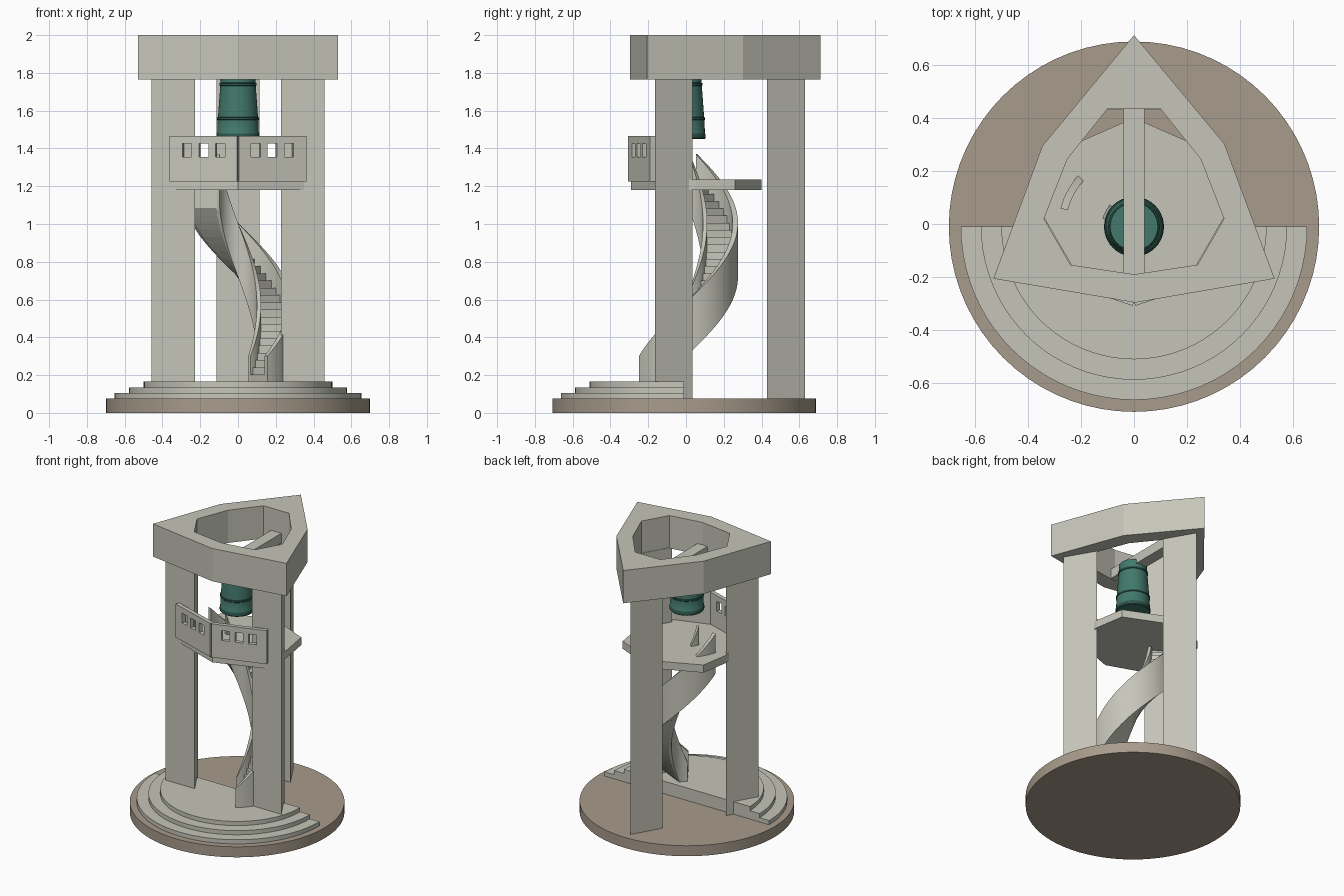
import bpy, bmesh, math
from mathutils import Vector, Matrix

if "Cube" in bpy.data.objects:
    bpy.data.objects.remove(bpy.data.objects["Cube"])


def material(name, rgb):
    m = bpy.data.materials.new(name)
    m.diffuse_color = (*rgb, 1)
    m.use_nodes = True
    m.node_tree.nodes["Principled BSDF"].inputs["Base Color"].default_value = m.diffuse_color
    return m


CONCRETE = material("pale concrete", (0.56, 0.56, 0.49))
EARTH = material("brown earth", (0.39, 0.33, 0.26))
TEAL = material("teal metal", (0.055, 0.19, 0.15))
DARK_TEAL = material("dark teal trim", (0.025, 0.09, 0.07))
CY = -0.01  # centre of the base, steps, stair and telescope


def finish(name, bm, mat, smooth=False):
    bmesh.ops.recalc_face_normals(bm, faces=bm.faces)
    me = bpy.data.meshes.new(name)
    bm.to_mesh(me)
    bm.free()
    ob = bpy.data.objects.new(name, me)
    bpy.context.collection.objects.link(ob)
    me.materials.append(mat)
    if smooth:
        bpy.ops.object.select_all(action='DESELECT')
        ob.select_set(True)
        bpy.context.view_layer.objects.active = ob
        bpy.ops.object.shade_smooth_by_angle(angle=math.radians(35))
    return ob


def prism(name, pts, z0, z1, mat, smooth=False):
    bm = bmesh.new()
    face = bm.faces.new([bm.verts.new((x, y, z0)) for x, y in pts])
    up = bmesh.ops.extrude_face_region(bm, geom=[face])["geom"]
    bmesh.ops.translate(bm, vec=(0, 0, z1 - z0),
                        verts=[v for v in up if isinstance(v, bmesh.types.BMVert)])
    return finish(name, bm, mat, smooth)


def arc(r, a0, a1, n):
    return [(r * math.cos(a0 + (a1 - a0) * i / n), CY + r * math.sin(a0 + (a1 - a0) * i / n))
            for i in range(n + 1)]


def turn(pts, k):
    """Rotate plan points by k thirds of a turn about the tower axis."""
    rot = Matrix.Rotation(-k * math.tau / 3, 2)
    out = [rot @ Vector((x, y - 0.1)) for x, y in pts]
    return [(p.x, p.y + 0.1) for p in out]


# Ground disc and semicircular steps
prism("ground_disc", arc(0.698, 0, math.tau, 72)[:-1], 0, 0.075, EARTH, True)
for i, r in enumerate((0.653, 0.577, 0.5)):
    prism(f"step_{i + 1}", arc(r, math.pi, math.tau, 40),
          0.075 + 0.03 * i, 0.105 + 0.03 * i, CONCRETE, True)

# Three triangular legs
for k in range(3):
    prism(f"leg_{k + 1}", turn([(0, 0.63), (-0.115, 0.43), (0.115, 0.43)], k),
          0.07, 1.77, CONCRETE)

# Crown: six-sided ring with a nine-sided opening, matched point for point
outer, inner = [], []
for k in range(3):
    outer += turn([(0, 0.712), (0, 0.712), (0.341, 0.302)], k)
    inner += turn([(-0.1, 0.434), (0.1, 0.434), (0.251, 0.245)], k)
bm = bmesh.new()
rings = [[bm.verts.new((x, y, z)) for x, y in pts]
         for pts, z in ((outer, 1.765), (outer, 2.0), (inner, 2.0), (inner, 1.765))]
for a, b in zip(rings, rings[1:] + rings[:1]):
    for i in range(9):
        j = (i + 1) % 9
        bm.faces.new((a[i], a[j], b[j], b[i]))
bmesh.ops.remove_doubles(bm, verts=bm.verts, dist=0.0005)
finish("crown", bm, CONCRETE)

# Beam across the crown opening
prism("crown_beam", [(-0.04, -0.19), (0.04, -0.19), (0.04, 0.436), (-0.04, 0.436)],
      1.77, 1.84, CONCRETE)

# Lookout platform
half = [(0.32, 0.26), (0.355, 0.05), (0.35, -0.165)]
prism("platform", [(0, 0.4)] + half + [(0, -0.29)] + [(-x, y) for x, y in half[::-1]],
      1.18, 1.235, CONCRETE)

# Parapet: two angled walls, each with three windows
xs = (0.005, 0.07, 0.12, 0.157, 0.207, 0.245, 0.295, 0.362)
zs = (1.225, 1.355, 1.425, 1.465)
for side, label in ((1, "right"), (-1, "left")):
    bm = bmesh.new()
    grid = [[bm.verts.new((side * x, -0.31 + 0.33 * x, z)) for z in zs] for x in xs]
    for i in range(len(xs) - 1):
        for j in range(3):
            if not (i % 2 and j == 1):
                bm.faces.new((grid[i][j], grid[i + 1][j], grid[i + 1][j + 1], grid[i][j + 1]))
    # thicken toward the platform
    back = bmesh.ops.extrude_face_region(bm, geom=bm.faces[:])["geom"]
    front = [f for f in bm.faces if all(v in sum(grid, []) for v in f.verts)]
    bmesh.ops.translate(bm, vec=(-0.009 * side, 0.027, 0),
                        verts=[v for v in back if isinstance(v, bmesh.types.BMVert)])
    bmesh.ops.dissolve_limit(bm, angle_limit=0.01, verts=bm.verts, edges=bm.edges)
    finish(f"parapet_{label}", bm, CONCRETE)

# Spiral stair
A0, A1 = math.radians(-57), math.radians(166)
Z0, Z1 = 0.165, 1.235
STEPS = 28


def at(r, t, z):
    a = A0 + (A1 - A0) * t
    return (r * math.cos(a), CY + r * math.sin(a), z)


def floor_z(t):
    return Z0 + (Z1 - Z0) * t


def underside(t):
    return max(0.1, floor_z(t) - 0.15)


def stair_rail(name, r0, r1, n=56):
    bm = bmesh.new()
    rows = []
    for i in range(n + 1):
        t = i / n
        lo, hi = underside(t), floor_z(t) + 0.135
        rows.append([bm.verts.new(at(r, t, z))
                     for r, z in ((r0, lo), (r1, lo), (r1, hi), (r0, hi))])
    for a, b in zip(rows, rows[1:]):
        for i in range(4):
            j = (i + 1) % 4
            bm.faces.new((a[i], a[j], b[j], b[i]))
    bm.faces.new(rows[0])
    bm.faces.new(rows[-1])
    finish(name, bm, CONCRETE, True)


stair_rail("stair_rail_outer", 0.257, 0.285)
stair_rail("stair_rail_inner", 0.1, 0.122)

# Treads with a sloping underside
bm = bmesh.new()
for s in range(STEPS):
    t0, t1 = s / STEPS, (s + 1) / STEPS
    top = min(floor_z(t1), Z1 - 0.005)
    v = [bm.verts.new(at(r, t, z)) for t, lo in ((t0, underside(t0)), (t1, underside(t1)))
         for r, z in ((0.115, lo), (0.265, lo), (0.265, top), (0.115, top))]
    for q in ((0, 1, 2, 3), (4, 5, 6, 7), (0, 1, 5, 4), (1, 2, 6, 5), (2, 3, 7, 6), (3, 0, 4, 7)):
        bm.faces.new([v[i] for i in q])
finish("stair_treads", bm, CONCRETE)

# Telescope barrel hanging from the beam, with dark trim bands
profile = [(0, 1.45), (0.108, 1.45), (0.113, 1.455), (0.113, 1.475), (0.11, 1.48),
           (0.108, 1.55), (0.111, 1.553), (0.111, 1.563), (0.106, 1.566), (0.094, 1.73),
           (0.097, 1.733), (0.097, 1.745), (0.092, 1.748), (0.09, 1.8), (0, 1.8)]
bm = bmesh.new()
pv = [bm.verts.new((r, CY, z)) for r, z in profile]
edges = [bm.edges.new(p) for p in zip(pv, pv[1:])]
bmesh.ops.spin(bm, geom=pv + edges, cent=(0, CY, 0), axis=(0, 0, 1),
               angle=math.tau, steps=40, use_duplicate=False)
bmesh.ops.remove_doubles(bm, verts=bm.verts, dist=0.0005)
barrel = finish("telescope_barrel", bm, TEAL, True)
barrel.data.materials.append(DARK_TEAL)
for p in barrel.data.polygons:
    z = p.center.z
    if 1.451 < z < 1.478 or 1.551 < z < 1.565 or 1.731 < z < 1.747:
        p.material_index = 1
